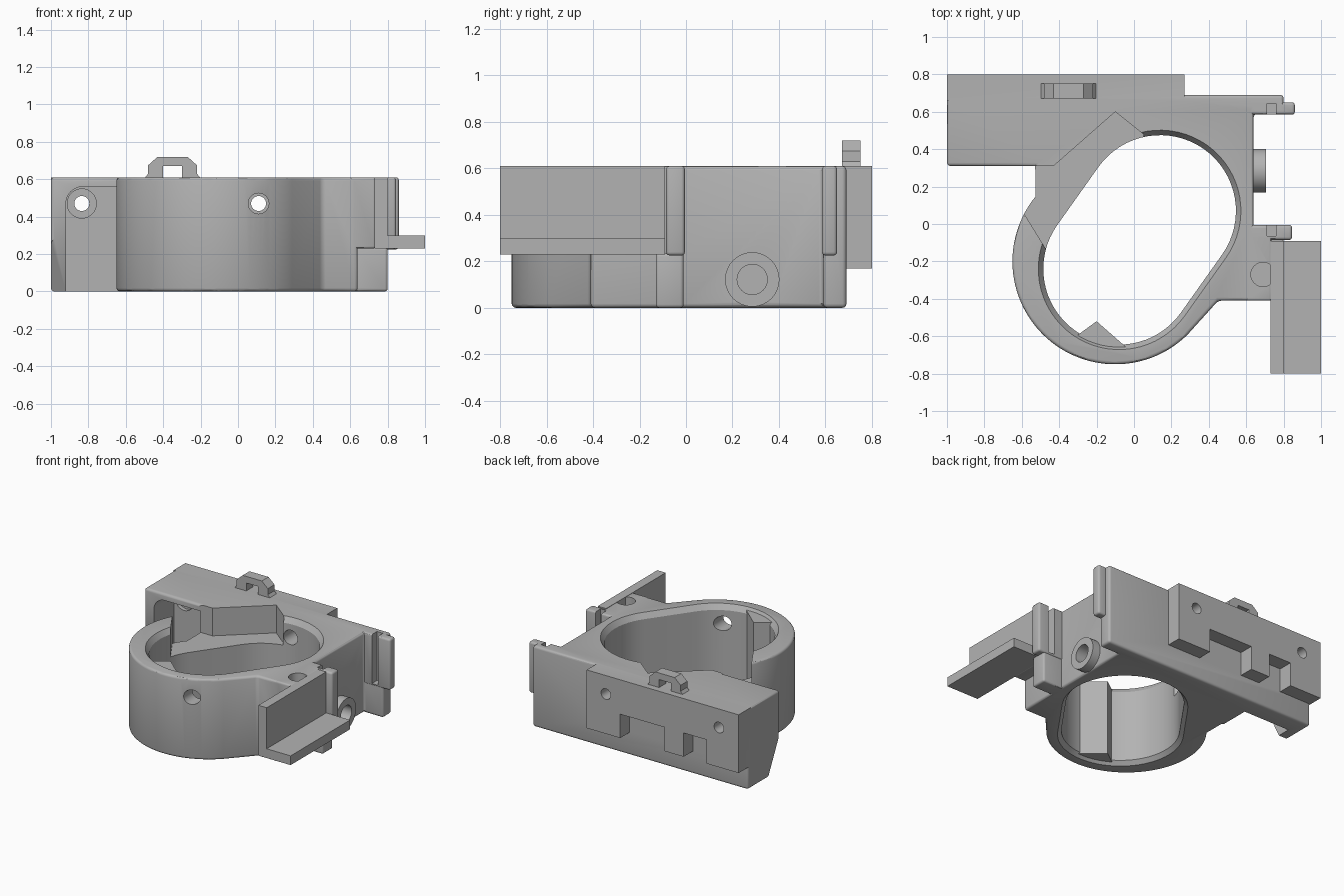
import bpy, bmesh, math
from mathutils import Vector

if "Cube" in bpy.data.objects:
    bpy.data.objects.remove(bpy.data.objects["Cube"], do_unlink=True)

grey = bpy.data.materials.new("grey_plastic")
grey.use_nodes = True
grey.diffuse_color = (0.45, 0.45, 0.45, 1)
grey.node_tree.nodes["Principled BSDF"].inputs["Base Color"].default_value = (0.45, 0.45, 0.45, 1)


def activate(ob):
    bpy.ops.object.select_all(action='DESELECT')
    ob.select_set(True)
    bpy.context.view_layer.objects.active = ob


def loft(name, rings, axis='z', bevel=0):
    """Solid through rings of (height, 2D outline) along an axis."""
    place = {'z': lambda a, b, h: (a, b, h),
             'y': lambda a, b, h: (a, h, b),
             'x': lambda a, b, h: (h, a, b)}[axis]
    bm = bmesh.new()
    loops = [[bm.verts.new(place(a, b, h)) for a, b in pts] for h, pts in rings]
    n = len(loops[0])
    for low, high in zip(loops, loops[1:]):
        for i in range(n):
            j = (i + 1) % n
            bm.faces.new((low[i], low[j], high[j], high[i]))
    bm.faces.new(loops[0])
    bm.faces.new(loops[-1])
    bmesh.ops.recalc_face_normals(bm, faces=bm.faces)
    mesh = bpy.data.meshes.new(name)
    bm.to_mesh(mesh)
    bm.free()
    mesh.materials.append(grey)
    ob = bpy.data.objects.new(name, mesh)
    bpy.context.collection.objects.link(ob)
    if bevel:
        m = ob.modifiers.new("round", 'BEVEL')
        m.width, m.segments, m.limit_method = bevel, 3, 'ANGLE'
        m.angle_limit = math.radians(40)
        activate(ob)
        bpy.ops.object.modifier_apply(modifier=m.name)
    return ob


def prism(name, pts, lo, hi, axis='z', bevel=0):
    return loft(name, [(lo, pts), (hi, pts)], axis, bevel)


def box(name, x, y, z, bevel=0):
    return prism(name, [(x[0], y[0]), (x[1], y[0]), (x[1], y[1]), (x[0], y[1])], z[0], z[1], 'z', bevel)


def arc(cx, cy, r, start, end, n=24):
    angles = [math.radians(start + (end - start) * i / n) for i in range(n + 1)]
    return [(cx + r * math.cos(t), cy + r * math.sin(t)) for t in angles]


def rod(name, cx, cy, r, lo, hi, axis):
    return prism(name, arc(cx, cy, r, 0, 360, 32)[:-1], lo, hi, axis)


def combine(target, other, operation):
    m = target.modifiers.new("combine", 'BOOLEAN')
    m.operation, m.solver, m.object = operation, 'EXACT', other
    activate(target)
    bpy.ops.object.modifier_apply(modifier=m.name)
    bpy.data.objects.remove(other, do_unlink=True)


def cut(other):
    combine(body, other, 'DIFFERENCE')


def add(other):
    combine(body, other, 'UNION')


TOP = 0.61

# Main body: ring, side wall and rear block in one outline
outline = arc(-0.1, -0.2, 0.55, 141, 315, 56)
outline += [(0.45, -0.41), (0.64, -0.41), (0.64, 0.59), (0.8, 0.59),
            (0.8, 0.69), (-1, 0.69), (-1, 0.31), (-0.528, 0.31)]
body = prism("clamp_body", outline, 0, TOP, bevel=0.018)

# Rear plate with notched lower edge
add(prism("rear_plate", [(0.27, 0.17), (0.27, TOP), (-1, TOP), (-1, 0.17),
                         (-0.73, 0.17), (-0.73, 0.35), (-0.54, 0.35), (-0.54, 0.17),
                         (-0.38, 0.17), (-0.38, 0.35), (-0.01, 0.35), (-0.01, 0.17)],
          0.66, 0.8, 'y'))

# Side overhang and lower post
add(box("side_overhang", (0.6, 0.735), (-0.41, -0.01), (0.23, TOP), 0.012))
add(box("lower_post", (0.6, 0.8), (-0.13, -0.01), (0, 0.235), 0.015))

# Upper tabs with guide slots
for y0, y1, x1 in ((-0.085, -0.005, 0.845), (0.585, 0.65, 0.86)):
    add(box("guide_tab", (0.62, x1), (y0, y1), (0.225, TOP), 0.015))
cut(box("slot_cutter", (0.71, 0.76), (-0.065, 0.03), (0.24, 0.7)))
cut(box("slot_cutter", (0.71, 0.76), (0.55, 0.645), (0.24, 0.7)))

# Oblong bore, chamfered at both ends
A, B = Vector((-0.08, -0.24)), Vector((0.14, 0.07))
tilt = math.degrees(math.atan2(B.y - A.y, B.x - A.x))


def oblong(r):
    return arc(B.x, B.y, r, tilt - 90, tilt + 90, 32) + arc(A.x, A.y, r, tilt + 90, tilt + 270, 32)


cut(loft("bore_cutter", [(-0.02, oblong(0.45)), (0.03, oblong(0.405)),
                         (0.57, oblong(0.405)), (0.63, oblong(0.445))]))

# Lowered channel between ring tip and rear block
cut(prism("channel_cutter", [(-0.455, -0.16), (-0.59, 0.06), (-0.75, 0.15), (-0.75, 0.31),
                             (-0.43, 0.31), (-0.1, 0.6), (0.05, 0.48), (0.1, 0.1)], 0.4, 0.7))

# Rounded pocket under the rear block and sloped end leg
cut(prism("pocket_cutter", [(-0.53, -0.05), (-0.53, 0.56)] + arc(-0.83, 0.47, 0.09, 90, 180, 10)
          + [(-0.92, -0.05)], 0.22, 0.55, 'y'))
cut(prism("leg_cutter", [(0.2, 0.28), (0.31, 0.28), (0.46, -0.02), (0.2, -0.02)], -1.1, -0.75, 'x'))

# Locating key inside the ring
add(prism("locating_key", [(-0.31, -0.6), (-0.2, -0.52), (-0.04, -0.66), (-0.17, -0.7)], 0.02, 0.59))

# Screw holes
cut(rod("front_hole_cutter", 0.11, 0.47, 0.055, -0.9, -0.1, 'y'))
cut(rod("rear_hole_cutter", 0.11, 0.47, 0.055, 0.3, 0.62, 'y'))
for x in (0.11, -0.835):
    cut(rod("screw_hole_cutter", x, 0.47, 0.04, 0.5, 0.9, 'y'))
cut(rod("recess_cutter", -0.835, 0.47, 0.078, 0.5, 0.58, 'y'))
cut(rod("top_hole_cutter", 0.69, -0.27, 0.065, 0.3, 0.7, 'z'))

# Side boss with hole
add(rod("side_boss", 0.285, 0.122, 0.117, 0.6, 0.705, 'x'))
cut(rod("boss_hole_cutter", 0.285, 0.122, 0.065, 0.6, 0.8, 'x'))

# Side flange with ledge
flange = prism("side_flange", [(0.73, 0.23), (1, 0.23), (1, 0.3), (0.8, 0.3), (0.8, TOP), (0.73, TOP)],
               -0.8, -0.09, 'y')

# Strap loop on top
loop = prism("strap_loop", [(-0.5, TOP - 0.005), (-0.48, 0.63), (-0.48, 0.675), (-0.43, 0.72),
                            (-0.27, 0.72), (-0.22, 0.675), (-0.22, 0.63), (-0.2, TOP - 0.005),
                            (-0.3, TOP - 0.005), (-0.3, 0.67), (-0.4, 0.67), (-0.4, TOP - 0.005)],
             0.67, 0.75, 'y')

for ob in (body, flange, loop):
    activate(ob)
    bpy.ops.object.shade_smooth_by_angle(angle=math.radians(30))
